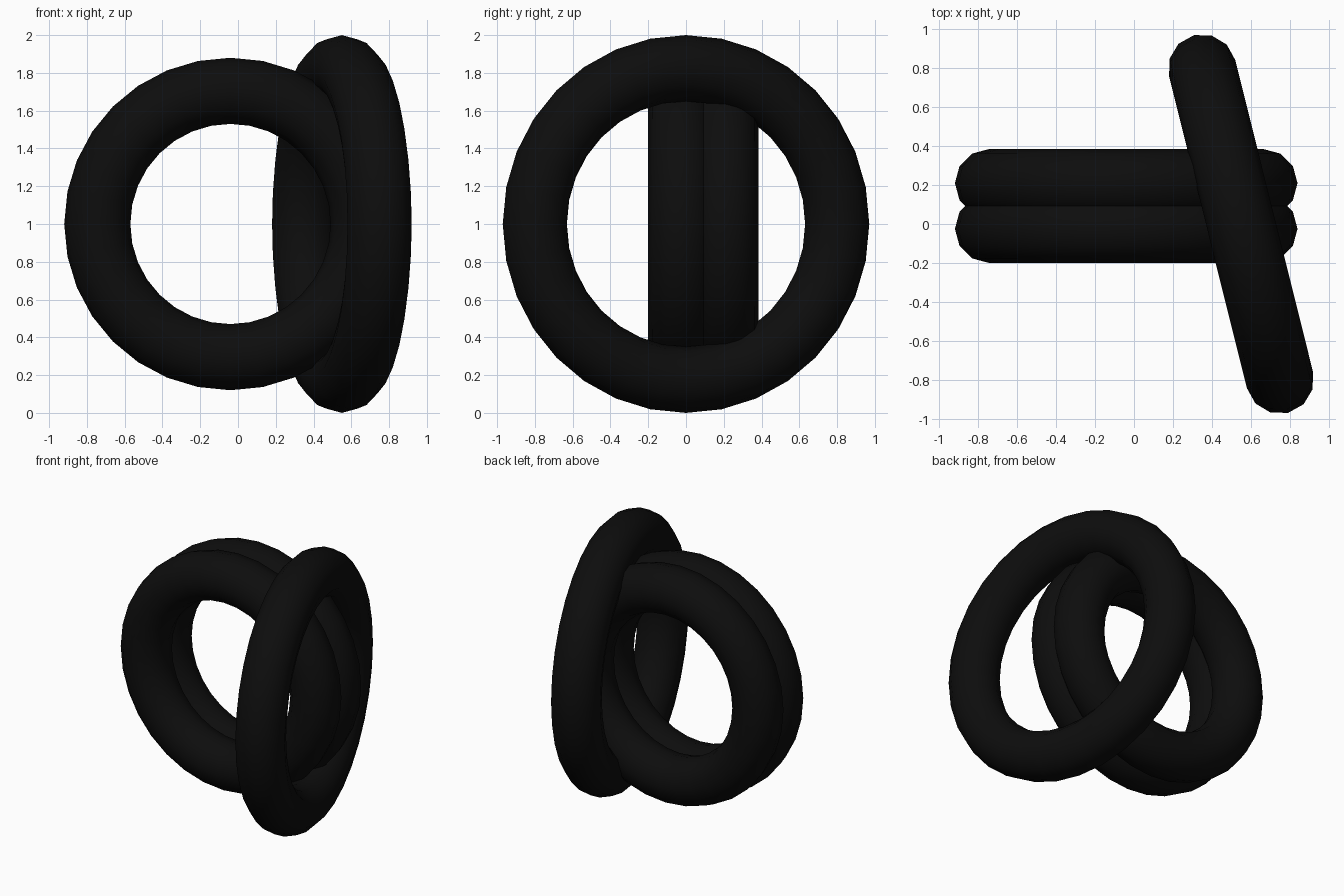
import bpy
from math import pi, radians

if "Cube" in bpy.data.objects:
    bpy.data.objects.remove(bpy.data.objects["Cube"])

black = bpy.data.materials.new("black")
black.diffuse_color = (0.004, 0.004, 0.004, 1)
black.use_nodes = True
black.node_tree.nodes["Principled BSDF"].inputs["Base Color"].default_value = black.diffuse_color


def ring(name, location, major, turn):
    """Upright torus, turned about the vertical axis."""
    bpy.ops.mesh.primitive_torus_add(
        location=location, rotation=(pi / 2, 0, turn),
        major_radius=major, minor_radius=0.175,
        major_segments=32, minor_segments=12)
    obj = bpy.context.object
    obj.name = name
    obj.data.materials.append(black)
    bpy.ops.object.shade_smooth()
    return obj


# Pair of overlapping parallel rings
ring("front_ring", (-0.04, -0.025, 1), 0.705, 0)
ring("back_ring", (-0.04, 0.21, 1), 0.705, 0)

# Larger ring crossing through the pair
ring("large_crossing_ring", (0.55, 0, 1), 0.825, radians(104))
